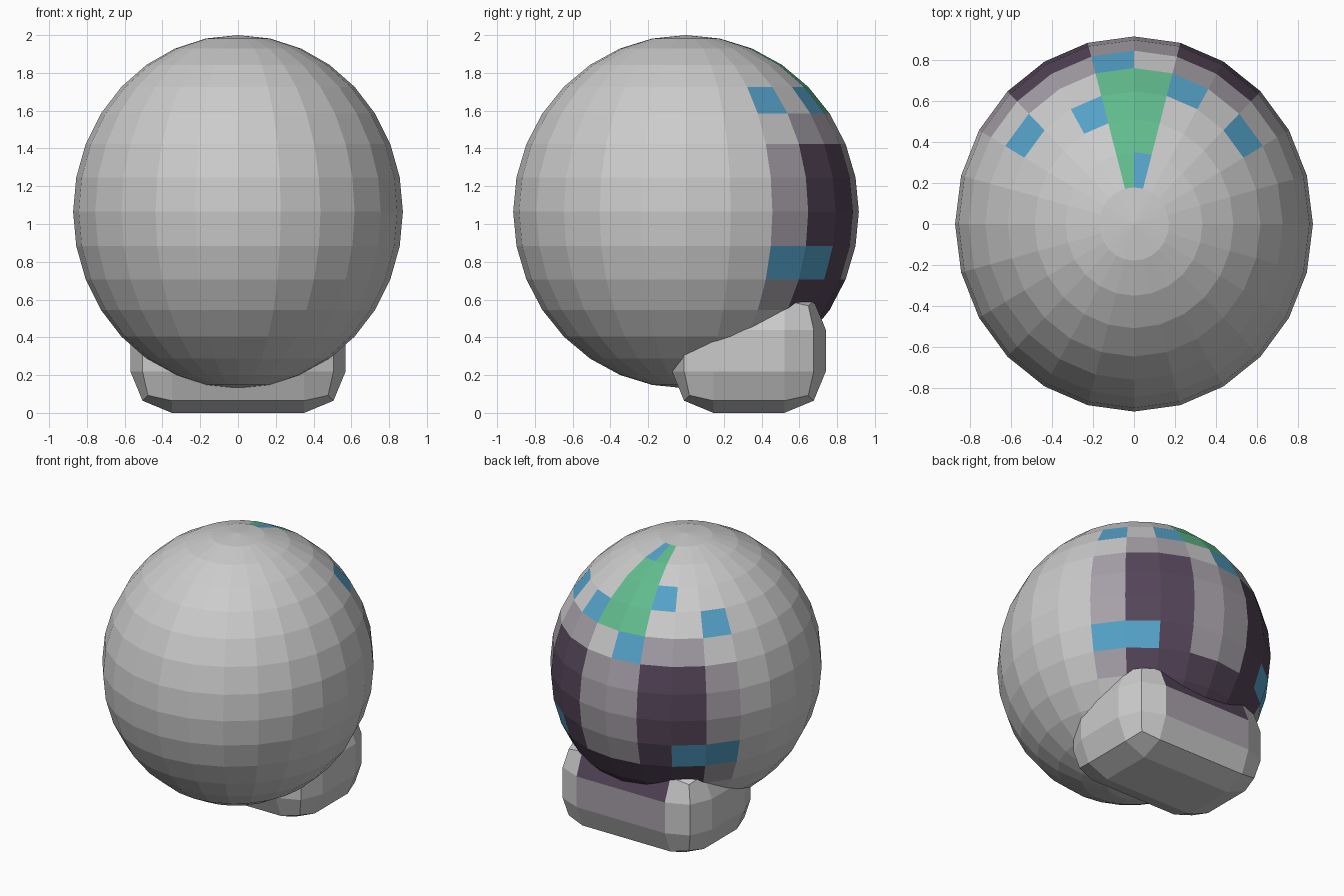
import bpy, bmesh, math
from mathutils import Matrix, Vector

if "Cube" in bpy.data.objects:
    bpy.data.objects.remove(bpy.data.objects["Cube"])

COLOURS = {
    "grey": (0.8, 0.8, 0.8, 1),
    "dark": (0.09, 0.06, 0.10, 1),
    "fade": (0.38, 0.35, 0.39, 1),
    "blue": (0.09, 0.36, 0.58, 1),
    "green": (0.12, 0.50, 0.27, 1),
}
NAMES = list(COLOURS)
MATERIALS = []
for name, rgba in COLOURS.items():
    mat = bpy.data.materials.new(name)
    mat.diffuse_color = rgba
    mat.use_nodes = True
    mat.node_tree.nodes["Principled BSDF"].inputs["Base Color"].default_value = mat.diffuse_color
    MATERIALS.append(mat)


def finish(name, bm):
    """Turn a bmesh into a flat-shaded object carrying the paint materials."""
    mesh = bpy.data.meshes.new(name)
    bm.to_mesh(mesh)
    bm.free()
    for mat in MATERIALS:
        mesh.materials.append(mat)
    obj = bpy.data.objects.new(name, mesh)
    bpy.context.collection.objects.link(obj)
    return obj


# Paint patches on the ball, keyed by (row from the top, 15 degree column from the back)
BLUE = {(1, 0), (4, 1), (5, -1), (3, -2), (4, -4), (4, 3),
        (9, 2), (9, 3), (9, -3), (9, -4)}


def ball_paint(row, col):
    if (row, col) in BLUE:
        return "blue"
    if (row in (2, 3, 4) and col in (-1, 0)) or (row, col) == (1, -1):
        return "green"
    if 6 <= row <= 11 and col in (1, 2, -2, -3):
        return "dark"
    if row in (10, 11) and col in (-1, 0):
        return "dark"
    if 6 <= row <= 10 and col in (-1, 0, 3, -4):
        return "fade"
    if row == 5 and col in (1, 2, -2, -3):
        return "fade"
    return "grey"


# Ball: faceted ellipsoid
bm = bmesh.new()
bmesh.ops.create_uvsphere(bm, u_segments=24, v_segments=16, radius=1)
for f in bm.faces:
    c = f.calc_center_median()
    row = int(math.acos(c.z / c.length) / (math.pi / 16))
    col = math.floor(math.degrees(math.atan2(c.x, c.y)) / 15)
    f.material_index = NAMES.index(ball_paint(row, col))
bmesh.ops.scale(bm, vec=(0.873, 0.915, 0.935), verts=bm.verts)
bmesh.ops.translate(bm, vec=(0, 0, 1.065), verts=bm.verts)
finish("ball_body", bm)

# Foot: box with two-step rounded edges, sunk into the lower back of the ball
bm = bmesh.new()
bmesh.ops.create_cube(bm, size=1)
bmesh.ops.scale(bm, vec=(1.14, 0.815, 0.66), verts=bm.verts)
bmesh.ops.bevel(bm, geom=bm.edges[:], offset=0.22, segments=2, profile=0.5,
                affect='EDGES', clamp_overlap=False)
bmesh.ops.translate(bm, vec=(0, 0.333, 0.33), verts=bm.verts)
bm.normal_update()
for f in bm.faces:
    # dark band along the upper back edge
    if f.normal.y > 0.3 and f.normal.z > 0.3 and abs(f.normal.x) < 0.1:
        f.material_index = NAMES.index("dark")
    elif f.normal.y > 0.95:
        f.material_index = NAMES.index("fade")
finish("rear_foot", bm)
